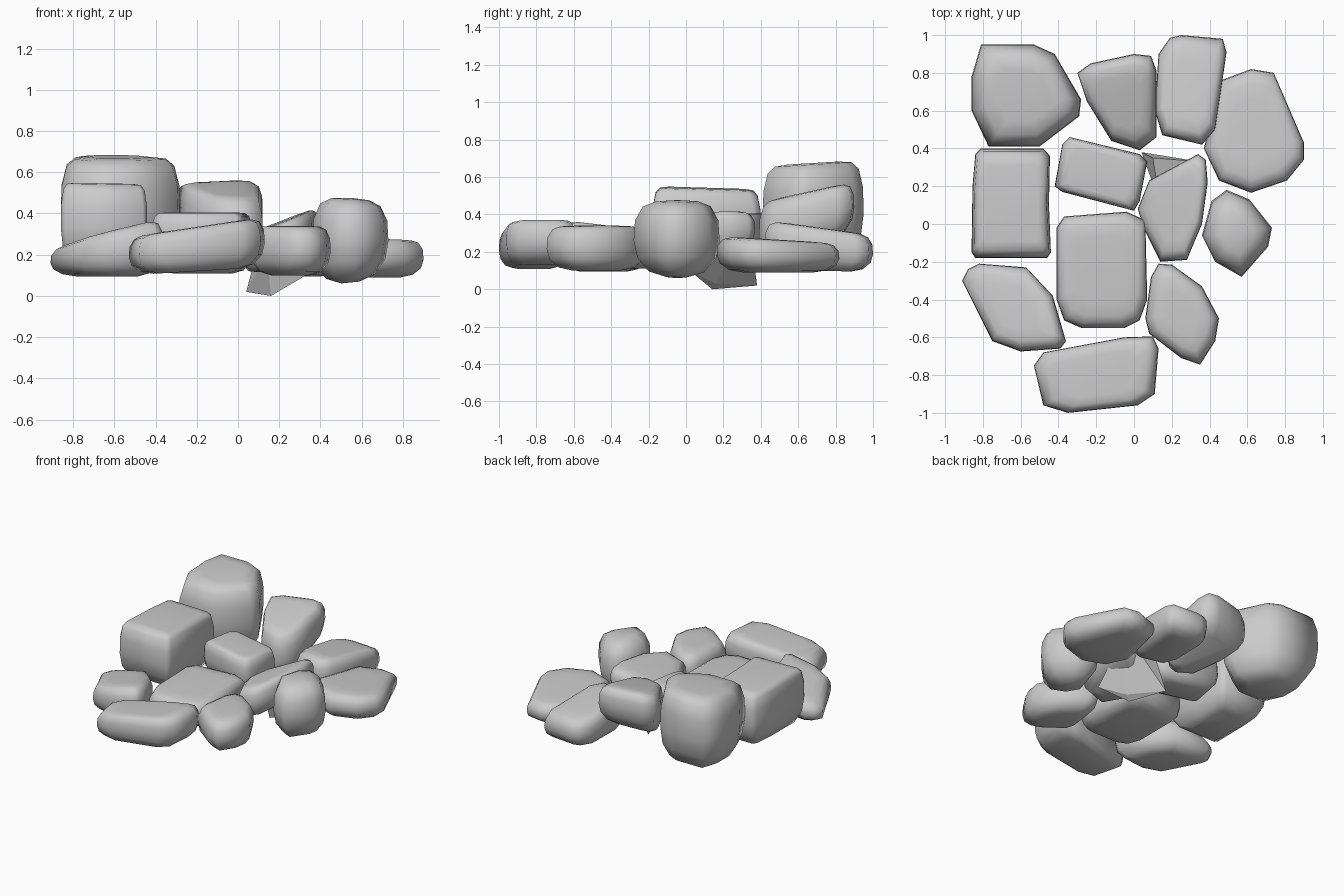
import bpy, bmesh
from mathutils import Vector

# Vertical profile of a worn stone: (height fraction, outline scale)
PROFILE = [(0, .55), (.07, .79), (.25, .95), (.48, 1), (.74, .985), (.92, .90), (.985, .76), (1, .5)]


def finish(name, bm):
    bmesh.ops.recalc_face_normals(bm, faces=bm.faces[:])
    me = bpy.data.meshes.new(name)
    bm.to_mesh(me)
    bm.free()
    ob = bpy.data.objects.new(name, me)
    bpy.context.collection.objects.link(ob)
    return ob


def stone(name, outline, bottom, top, slope=(0, 0), wear=1.0, base_slope=(0, 0), base_wear=None):
    """Stack scaled copies of a plan outline between a base and a sloped top."""
    pts = [Vector(p) for p in outline]
    xs, ys = [p.x for p in pts], [p.y for p in pts]
    c = Vector(((min(xs) + max(xs)) / 2, (min(ys) + max(ys)) / 2))
    bm = bmesh.new()
    rings = []
    for t, s in PROFILE:
        w = (base_wear or wear) if t < .4 else wear
        k = max(.12, 1 - (1 - s) * w)
        ring = []
        for p in pts:
            d = (p - c) * k
            hi = top + slope[0] * d.x + slope[1] * d.y
            lo = bottom + base_slope[0] * d.x + base_slope[1] * d.y
            ring.append(bm.verts.new((c.x + d.x, c.y + d.y, lo + (hi - lo) * t)))
        rings.append(ring)
    n = len(pts)
    for a, b in zip(rings, rings[1:]):
        for i in range(n):
            j = (i + 1) % n
            bm.faces.new((a[i], a[j], b[j], b[i]))
    bm.faces.new(rings[0])
    bm.faces.new(rings[-1])
    for f in bm.faces:
        f.smooth = True
    return finish(name, bm)


# Tall stones at the back and left
stone("tall_back_left_stone",
      [(-.86, .60), (-.86, .78), (-.81, .95), (-.53, .95), (-.42, .90), (-.28, .66),
       (-.29, .57), (-.50, .41), (-.77, .41)], .14, .675, (0, .06), 1.0, (0, 0), 1.2)
stone("left_block_stone",
      [(-.86, -.15), (-.855, .2), (-.84, .37), (-.81, .40), (-.48, .40), (-.445, .36),
       (-.45, .1), (-.44, -.15), (-.46, -.18), (-.84, -.18)], .13, .54, (-.02, -.03), .6, (0, 0), 1.0)
stone("back_middle_stone",
      [(-.30, .80), (-.23, .85), (0, .90), (.09, .89), (.12, .81), (.12, .46),
       (.03, .39), (-.12, .44), (-.25, .65)], .21, .52, (0, .22), .9, (0, .4))

# Flat stones around the back and right
stone("back_right_stone",
      [(.11, .60), (.13, .90), (.19, .985), (.25, 1), (.47, .98), (.49, .91),
       (.43, .50), (.36, .42), (.15, .47)], .1, .33, (0, -.14), .9, (0, -.03))
stone("right_stone",
      [(.37, .40), (.46, .76), (.62, .82), (.74, .80), (.90, .43), (.90, .34),
       (.81, .23), (.62, .165), (.45, .23)], .09, .265, (0, -.06), .95)
stone("right_round_stone",
      [(.36, -.06), (.41, .12), (.49, .18), (.61, .13), (.73, -.02), (.71, -.12),
       (.57, -.28), (.43, -.20)], .065, .475, (-.06, 0), 2.1, (.1, 0), 1.7)

# Centre stones
stone("small_block_stone",
      [(-.42, .20), (-.38, .42), (-.34, .46), (.03, .37), (.07, .33), (.03, .12),
       (0, .07), (-.38, .17)], .15, .405, (0, 0), .6, (0, 0), 1.0)
stone("centre_stone",
      [(-.41, -.40), (-.41, -.02), (-.37, .04), (-.04, .065), (.06, .02), (.07, -.40),
       (.03, -.51), (-.05, -.55), (-.28, -.55), (-.37, -.51)], .11, .31, (0, .03), .85)
stone("leaning_stone",
      [(.02, .08), (.08, .23), (.34, .37), (.38, .34), (.39, .22), (.36, 0),
       (.28, -.19), (.14, -.20), (.05, -.02)], .15, .36, (.38, .02), .8, (.28, .1))

# Front stones
stone("front_left_stone",
      [(-.91, -.30), (-.88, -.24), (-.82, -.21), (-.57, -.23), (-.43, -.38), (-.36, -.62),
       (-.39, -.66), (-.60, -.675), (-.75, -.62)], .095, .305, (.25, -.05), 1.0)
stone("front_stone",
      [(-.53, -.75), (-.48, -.68), (-.05, -.60), (.10, -.595), (.13, -.66), (.11, -.90),
       (.02, -.96), (-.35, -1), (-.48, -.96)], .12, .335, (.15, 0), .8, (.06, 0))
stone("front_right_stone",
      [(.06, -.50), (.09, -.28), (.13, -.21), (.20, -.215), (.36, -.33), (.45, -.50),
       (.43, -.62), (.35, -.745), (.25, -.71), (.08, -.58)], .1, .34, (0, 0), 1.15)

# Sharp wedge jutting out below the leaning stone
bm = bmesh.new()
for p in [(.04, .38, .02), (.16, .14, 0), (.20, .16, .03), (.33, .02, .10),
          (.10, .35, .25), (.35, .33, .38), (.14, .10, .20)]:
    bm.verts.new(p)
bmesh.ops.convex_hull(bm, input=bm.verts[:])
finish("sharp_wedge", bm)
